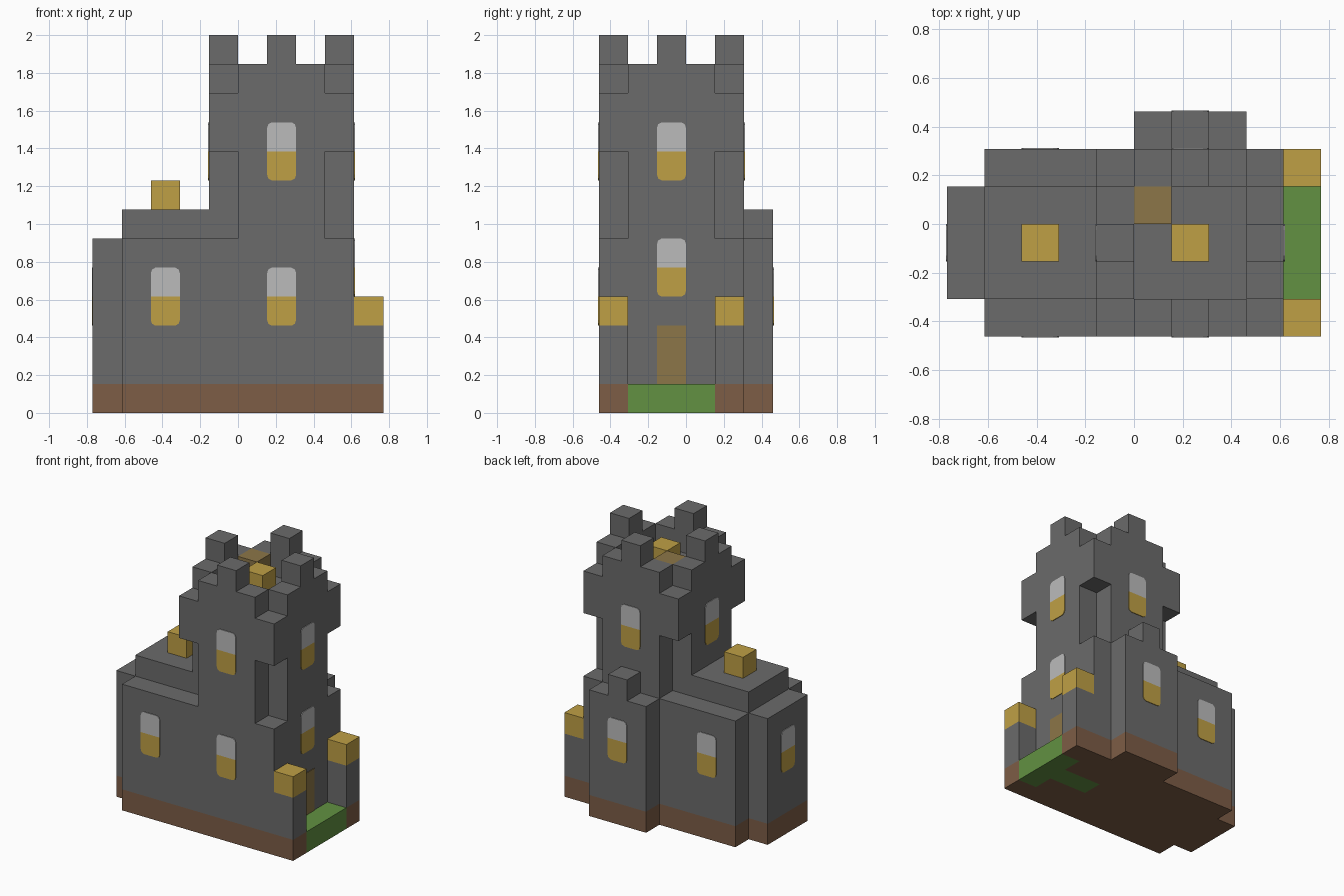
import bpy, bmesh
from math import radians
from mathutils import Matrix, Vector

if "Cube" in bpy.data.objects:
    bpy.data.objects.remove(bpy.data.objects["Cube"])

U = 2 / 13  # one building block


def material(name, rgb):
    m = bpy.data.materials.new(name)
    m.use_nodes = True
    m.diffuse_color = (*rgb, 1)
    m.node_tree.nodes["Principled BSDF"].inputs["Base Color"].default_value = (*rgb, 1)
    return m


stone = material("grey stone", (0.147, 0.147, 0.147))
earth = material("brown earth", (0.205, 0.109, 0.061))
grass = material("green grass", (0.122, 0.283, 0.054))
gold = material("golden lamp", (0.52, 0.35, 0.06))
glass = material("pale glass", (0.5, 0.5, 0.5))
wood = material("brown wood", (0.262, 0.181, 0.065))


def prism(name, outline, z0, z1, mat, matrix=Matrix()):
    """Extrude a plan outline, in blocks, from z0 to z1."""
    bm = bmesh.new()
    face = bm.faces.new([bm.verts.new((x, y, z0)) for x, y in outline])
    top = bmesh.ops.extrude_face_region(bm, geom=[face])["geom"]
    bmesh.ops.translate(bm, vec=(0, 0, z1 - z0),
                        verts=[g for g in top if isinstance(g, bmesh.types.BMVert)])
    bmesh.ops.recalc_face_normals(bm, faces=bm.faces)
    bm.transform(Matrix.Scale(U, 4) @ matrix)
    mesh = bpy.data.meshes.new(name)
    bm.to_mesh(mesh)
    bm.free()
    mesh.materials.append(mat)
    ob = bpy.data.objects.new(name, mesh)
    bpy.context.collection.objects.link(ob)
    return ob


def rect(x0, x1, y0, y1):
    return [(x0, y0), (x1, y0), (x1, y1), (x0, y1)]


def box(name, x, y, z0, z1, mat, w=1, d=1):
    return prism(name, rect(x, x + w, y, y + d), z0, z1, mat)


# Plan outlines shared by the foundation and the walls
west_south = [(-5, -2), (-4, -2), (-4, -3)]
north = [(3, 2), (3, 3), (0, 3), (0, 2), (-4, 2), (-4, 1), (-5, 1)]
yard_edge = [(5, -2), (4, -2), (4, -1), (2, -1), (2, 0), (4, 0), (4, 1), (5, 1)]
cross = [(0, -3), (3, -3), (3, -2), (4, -2), (4, 1), (3, 1),
         (3, 2), (0, 2), (0, 1), (-1, 1), (-1, -2), (0, -2)]

# Ground layer
prism("foundation", west_south + [(5, -3)] + yard_edge + [(5, 2)] + north, 0, 1, earth)
prism("grass_yard", yard_edge, 0, 1, grass)

# Hall with raised roof, chimney lamp and rear battlement
prism("hall_walls", west_south + [(4, -3), (4, 2)] + north, 1, 6, stone)
box("hall_roof", -4, -2, 6, 7, stone, 3, 3)
box("roof_lamp", -3, -1, 7, 8, gold)
box("rear_battlement", 1, 2, 6, 7, stone)

# Gate posts with lamps
for side, y in (("front", -3), ("back", 1)):
    box(side + "_gate_post", 4, y, 1, 3, stone)
    box(side + "_gate_lamp", 4, y, 3, 4, gold)

# Tower: notched shaft, full crown, parapet and battlements
prism("tower_shaft", cross, 6, 9, stone)
box("tower_crown", -1, -3, 9, 11, stone, 5, 5)
for side, x, y in (("front", 0, -3), ("back", 0, 1)):
    box(side + "_parapet", x, y, 11, 12, stone, 3, 1)
    box(side + "_battlement", 1, y, 12, 13, stone)
for side, x in (("right", -1), ("left", 3)):
    box(side + "_parapet", x, -2, 11, 12, stone, 1, 3)
    box(side + "_battlement", x, -1, 12, 13, stone)
box("tower_lamp", 1, -1, 11, 12, gold)
box("ladder_hatch", 0, 0, 11, 12, wood)


def plate(name, outline, x, y, z, angle, mat):
    """Thin upright panel centred on (x, y), facing -y turned by angle."""
    place = (Matrix.Translation(Vector((x, y, z))) @ Matrix.Rotation(radians(angle), 4, "Z")
             @ Matrix.Rotation(radians(90), 4, "X"))
    return prism(name, outline, 0, 0.03, mat, place)


# Two-tone windows with rounded outer corners
upper_pane = [(-.5, 0), (.5, 0), (.5, .8), (.46, .93), (.34, 1), (-.34, 1), (-.46, .93), (-.5, .8)]
lower_pane = [(x, 1 - y) for x, y in upper_pane]


def window(name, x, y, z, angle):
    plate(name + "_lower", lower_pane, x, y, z, angle, gold)
    plate(name + "_upper", upper_pane, x, y, z + 1, angle, glass)


window("hall_front_window", -2.5, -3, 3, 0)
window("hall_back_window", -2.5, 2, 3, 180)
window("hall_end_window", -5, -.5, 3, -90)
window("front_window", 1.5, -3, 3, 0)
window("annex_window", 1.5, 3, 3, 180)
window("gate_window", 4, -.5, 4, 90)
for side, x, y, angle in (("front", 1.5, -3, 0), ("left", 4, -.5, 90),
                          ("back", 1.5, 2, 180), ("right", -1, -.5, -90)):
    window("tower_" + side + "_window", x, y, 8, angle)

# Door onto the yard
plate("yard_door", rect(-.5, .5, 0, 2), 4, -.5, 1, 90, wood)
